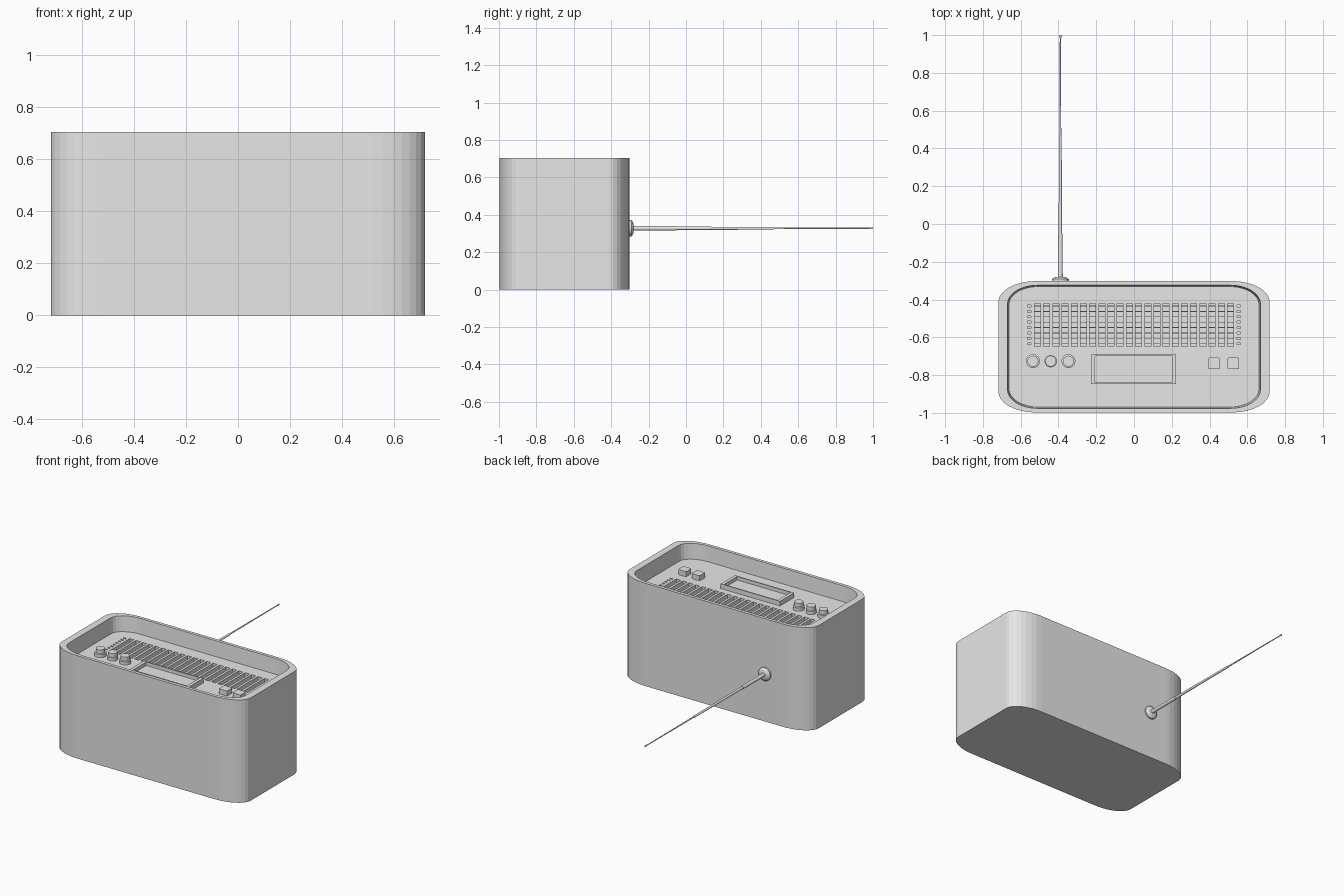
import bpy, bmesh, math
from mathutils import Matrix, Vector

if "Cube" in bpy.data.objects:
    bpy.data.objects.remove(bpy.data.objects["Cube"], do_unlink=True)

GREY = (0.8, 0.8, 0.8, 1)
mat = bpy.data.materials.new("plain grey")
mat.use_nodes = True
mat.diffuse_color = GREY
mat.node_tree.nodes["Principled BSDF"].inputs["Base Color"].default_value = GREY

CY = -0.65      # middle of the case in depth
FLOOR = 0.60    # height of the sunken control panel
TOP = 0.705


def finish(name, bm):
    bmesh.ops.recalc_face_normals(bm, faces=bm.faces)
    mesh = bpy.data.meshes.new(name)
    bm.to_mesh(mesh)
    bm.free()
    mesh.materials.append(mat)
    ob = bpy.data.objects.new(name, mesh)
    bpy.context.collection.objects.link(ob)
    return ob


def outline(hx, hy, rx, ry, steps=8):
    """Rectangle with elliptical corners."""
    pts = []
    for q, (sx, sy) in enumerate([(1, 1), (-1, 1), (-1, -1), (1, -1)]):
        for i in range(steps + 1):
            a = (q + i / steps) * math.pi / 2
            pts.append((sx * (hx - rx) + rx * math.cos(a),
                        sy * (hy - ry) + ry * math.sin(a)))
    return pts


def loft(name, rings, cx, cy):
    """Join stacked outlines, given as (outline, z), and close both ends."""
    bm = bmesh.new()
    loops = [[bm.verts.new((cx + x, cy + y, z)) for x, y in pts] for pts, z in rings]
    for a, b in zip(loops, loops[1:]):
        for i in range(len(a)):
            j = (i + 1) % len(a)
            bm.faces.new((a[i], a[j], b[j], b[i]))
    bm.faces.new(loops[0])
    bm.faces.new(loops[-1])
    return finish(name, bm)


def boxes(name, spans):
    """One object from boxes given as (x0, x1, y0, y1, z0, z1)."""
    bm = bmesh.new()
    for x0, x1, y0, y1, z0, z1 in spans:
        place = Matrix.Translation(((x0 + x1) / 2, (y0 + y1) / 2, (z0 + z1) / 2))
        size = Matrix.Diagonal((x1 - x0, y1 - y0, z1 - z0, 1))
        bmesh.ops.create_cube(bm, size=1, matrix=place @ size)
    return finish(name, bm)


def lathe(name, profile, sides, matrix):
    """Revolve (radius, height) points around the local z axis."""
    bm = bmesh.new()
    loops = []
    for r, h in profile:
        loops.append([bm.verts.new(matrix @ Vector((r * math.cos(a), r * math.sin(a), h)))
                      for a in (2 * math.pi * i / sides for i in range(sides))])
    for a, b in zip(loops, loops[1:]):
        for i in range(sides):
            j = (i + 1) % sides
            bm.faces.new((a[i], a[j], b[j], b[i]))
    bm.faces.new(loops[0])
    bm.faces.new(loops[-1])
    return finish(name, bm)


# Case with a raised rim around the sunken panel
outer = outline(0.718, 0.348, 0.2, 0.11)
case = loft("case", [(outer, 0), (outer, TOP),
                     (outline(0.67, 0.326, 0.16, 0.1), TOP),
                     (outline(0.662, 0.319, 0.155, 0.096), FLOOR)], 0, CY)

# Speaker slots cut into the panel, with short notches at both ends
SLOTS, ROWS = 22, 8
Y0, Y1 = -0.648, -0.42
pitch = 1.07 / SLOTS
row_y = [Y0 + (i + 0.5) * (Y1 - Y0) / ROWS for i in range(ROWS)]
cuts = []
for i in range(SLOTS):
    x = (i - (SLOTS - 1) / 2) * pitch
    cuts.append((x - 0.016, x + 0.016, Y0, Y1, FLOOR - 0.05, FLOOR + 0.02))
for y in row_y:
    for x0, x1 in ((-0.565, -0.545), (0.545, 0.565)):
        cuts.append((x0, x1, y - 0.005, y + 0.005, FLOOR - 0.012, FLOOR + 0.02))
cutter = boxes("slot_cutter", cuts)
cutter.hide_render = True
mod = case.modifiers.new("slots", "BOOLEAN")
mod.operation = "DIFFERENCE"
mod.solver = "EXACT"
mod.object = cutter
bpy.context.view_layer.objects.active = case
bpy.ops.object.modifier_apply(modifier=mod.name)
bpy.data.objects.remove(cutter, do_unlink=True)

# Thin wires crossing the slots
boxes("speaker_wires", [(-0.535, 0.535, y - 0.002, y + 0.002, FLOOR - 0.036, FLOOR - 0.032)
                        for y in row_y])

# Display frame and sunken screen
F = FLOOR - 0.002
H = FLOOR + 0.032
boxes("display_frame", [(-0.228, -0.206, -0.847, -0.692, F, H),
                        (0.2, 0.222, -0.847, -0.692, F, H),
                        (-0.206, 0.2, -0.847, -0.839, F, H),
                        (-0.206, 0.2, -0.7, -0.692, F, H)])
boxes("display_screen", [(-0.206, 0.2, -0.839, -0.7, F, FLOOR + 0.008)])

# Three round knobs
for name, x, r in (("left_knob", -0.535, 0.037), ("middle_knob", -0.441, 0.033),
                   ("right_knob", -0.347, 0.037)):
    lathe(name, [(r, -0.002), (r, 0.022), (0.029, 0.024), (0.029, 0.05)], 16,
          Matrix.Translation((x, -0.726, FLOOR)))

# Two push buttons
for name, x in (("inner_button", 0.423), ("outer_button", 0.526)):
    pad = outline(0.031, 0.03, 0.006, 0.006, 2)
    loft(name, [(pad, F), (pad, FLOOR + 0.035)], x, -0.738)

# Telescopic aerial pointing backwards, with its round mount
back = Matrix.Translation((-0.39, 0, 0.328)) @ Matrix.Rotation(-math.pi / 2, 4, "X")
lathe("aerial_mount", [(0.045, -0.31), (0.045, -0.292), (0.032, -0.283), (0.02, -0.28)], 20, back)
lathe("aerial", [(0.013, -0.285), (0.011, -0.05), (0.009, -0.05), (0.007, 0.47),
                 (0.005, 0.47), (0.003, 0.985), (0.005, 0.985), (0.005, 1.0)], 12, back)
